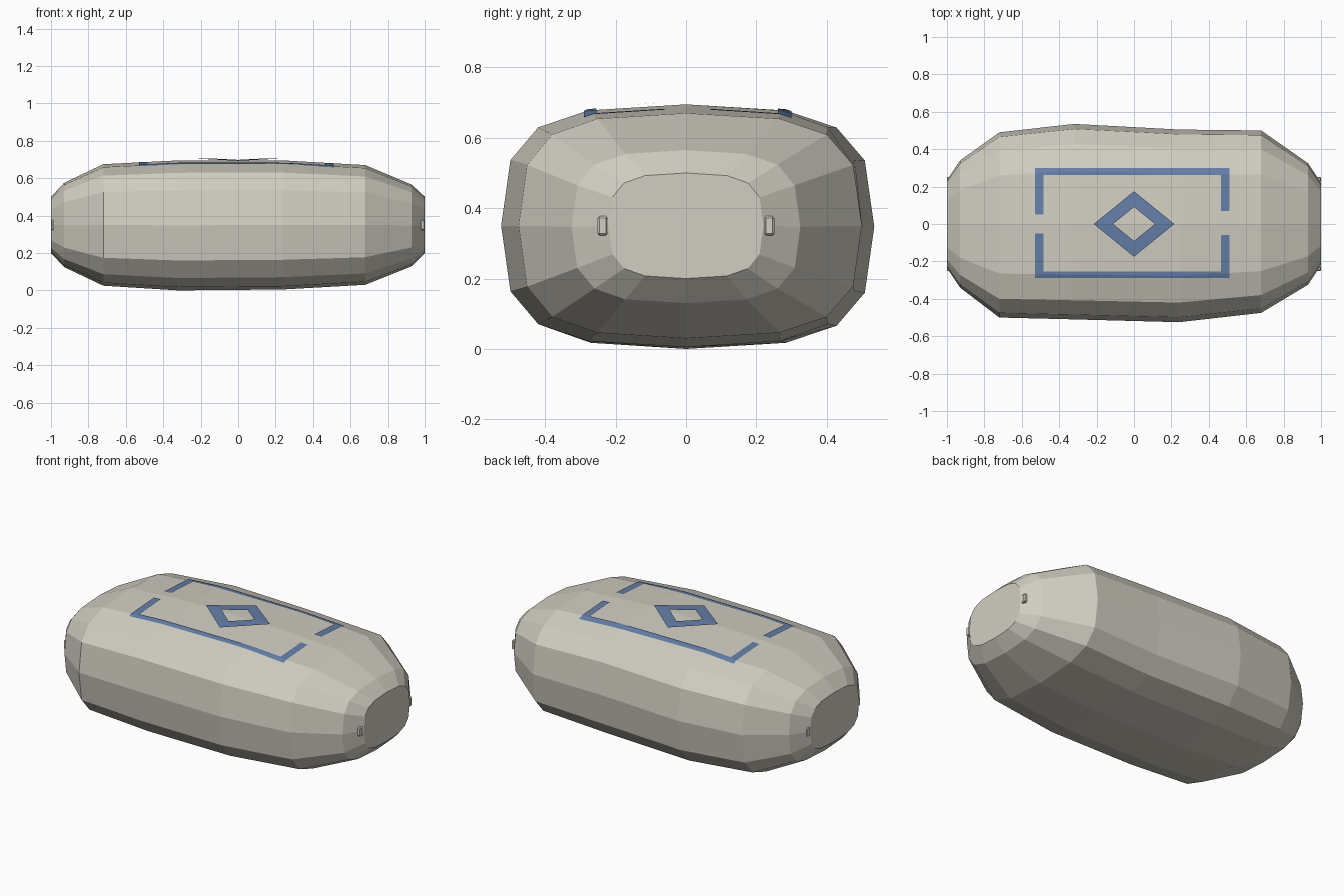
import bpy, bmesh
from mathutils import Vector
from mathutils.bvhtree import BVHTree

cube = bpy.data.objects.get("Cube")
if cube:
    bpy.data.objects.remove(cube, do_unlink=True)


def material(name, rgb):
    m = bpy.data.materials.new(name)
    m.use_nodes = True
    m.diffuse_color = (*rgb, 1)
    m.node_tree.nodes["Principled BSDF"].inputs["Base Color"].default_value = (*rgb, 1)
    return m


cream = material("warm cream", (0.64, 0.62, 0.54))
blue = material("muted blue", (0.13, 0.21, 0.39))


def finish(name, bm, mat):
    bmesh.ops.recalc_face_normals(bm, faces=bm.faces)
    mesh = bpy.data.meshes.new(name)
    bm.to_mesh(mesh)
    bm.free()
    mesh.materials.append(mat)
    obj = bpy.data.objects.new(name, mesh)
    bpy.context.collection.objects.link(obj)
    return obj


# Shell: a sixteen-sided rounded section lofted along x
quarter = [(0, 1), (0.53, 0.95), (0.80, 0.81), (0.95, 0.54)]
section = quarter + [(1, 0)] + [(y, -z) for y, z in reversed(quarter)]
section += [(-y, z) for y, z in reversed(section[1:-1])]

# x, half width at the back, half width at the front, bottom, top
stations = [
    (-1.00, 0.235, 0.235, 0.20, 0.50),
    (-0.93, 0.34, 0.34, 0.125, 0.575),
    (-0.72, 0.49, 0.50, 0.025, 0.675),
    (-0.32, 0.535, 0.51, 0.00, 0.695),
    (0.24, 0.505, 0.525, 0.005, 0.695),
    (0.68, 0.50, 0.475, 0.03, 0.67),
    (0.93, 0.325, 0.325, 0.13, 0.565),
    (1.00, 0.22, 0.22, 0.20, 0.50),
]
bm = bmesh.new()
rings = []
for x, back, front, low, high in stations:
    mid, half = (low + high) / 2, (high - low) / 2
    rings.append([bm.verts.new((x, y * (back if y > 0 else front), mid + z * half))
                  for y, z in section])
n = len(section)
for a, b in zip(rings, rings[1:]):
    for i in range(n):
        j = (i + 1) % n
        bm.faces.new((a[i], a[j], b[j], b[i]))
bm.faces.new(rings[0])
bm.faces.new(rings[-1])
bmesh.ops.recalc_face_normals(bm, faces=bm.faces)
surface = BVHTree.FromBMesh(bm)
finish("rounded_shell", bm, cream)


def drape(name, quads, lift, steps=10):
    """Lay flat quads over the top of the shell as thin paint."""
    bm = bmesh.new()
    for a, b, c, d in quads:
        a, b, c, d = (Vector((*p, 2)) for p in (a, b, c, d))
        rows = []
        for s in range(steps + 1):
            row = []
            for t in range(steps + 1):
                u, v = s / steps, t / steps
                p = a.lerp(b, u).lerp(d.lerp(c, u), v)
                hit = surface.ray_cast(p, Vector((0, 0, -1)))[0]
                row.append(bm.verts.new((p.x, p.y, hit.z + lift)))
            rows.append(row)
        for r, q in zip(rows, rows[1:]):
            for i in range(steps):
                bm.faces.new((r[i], q[i], q[i + 1], r[i + 1]))
    bmesh.ops.remove_doubles(bm, verts=bm.verts, dist=0.0005)
    obj = finish(name, bm, blue)
    if sum(f.normal.z for f in obj.data.polygons) < 0:
        obj.data.flip_normals()


def bar(x0, x1, y0, y1):
    return [(x0, y0), (x1, y0), (x1, y1), (x0, y1)]


# Painted border, broken in the middle of both short sides
drape("border_stripes", [
    bar(-0.53, 0.51, 0.262, 0.30), bar(-0.53, 0.51, -0.29, -0.255),
    bar(-0.53, -0.485, 0.05, 0.262), bar(-0.53, -0.485, -0.255, -0.05),
    bar(0.465, 0.51, 0.07, 0.262), bar(0.465, 0.51, -0.255, -0.06),
], 0.004)

# Painted diamond ring
outer = [(0.215, 0), (0, 0.175), (-0.215, 0), (0, -0.175)]
inner = [(x * 0.52, y * 0.52) for x, y in outer]
drape("diamond_ring", [(outer[i], outer[(i + 1) % 4], inner[(i + 1) % 4], inner[i])
                       for i in range(4)], 0.009)

# Small pegs beside both end caps
for end, x in (("left", 0.988), ("right", -0.988)):
    for side, y in (("back", 0.237), ("front", -0.237)):
        bm = bmesh.new()
        bmesh.ops.create_cube(bm, size=1)
        bmesh.ops.scale(bm, vec=(0.024, 0.03, 0.055), verts=bm.verts)
        bmesh.ops.bevel(bm, geom=bm.edges[:], offset=0.006, segments=1, affect='EDGES')
        bmesh.ops.translate(bm, vec=(x, y, 0.35), verts=bm.verts)
        finish(f"{end}_{side}_peg", bm, cream)
